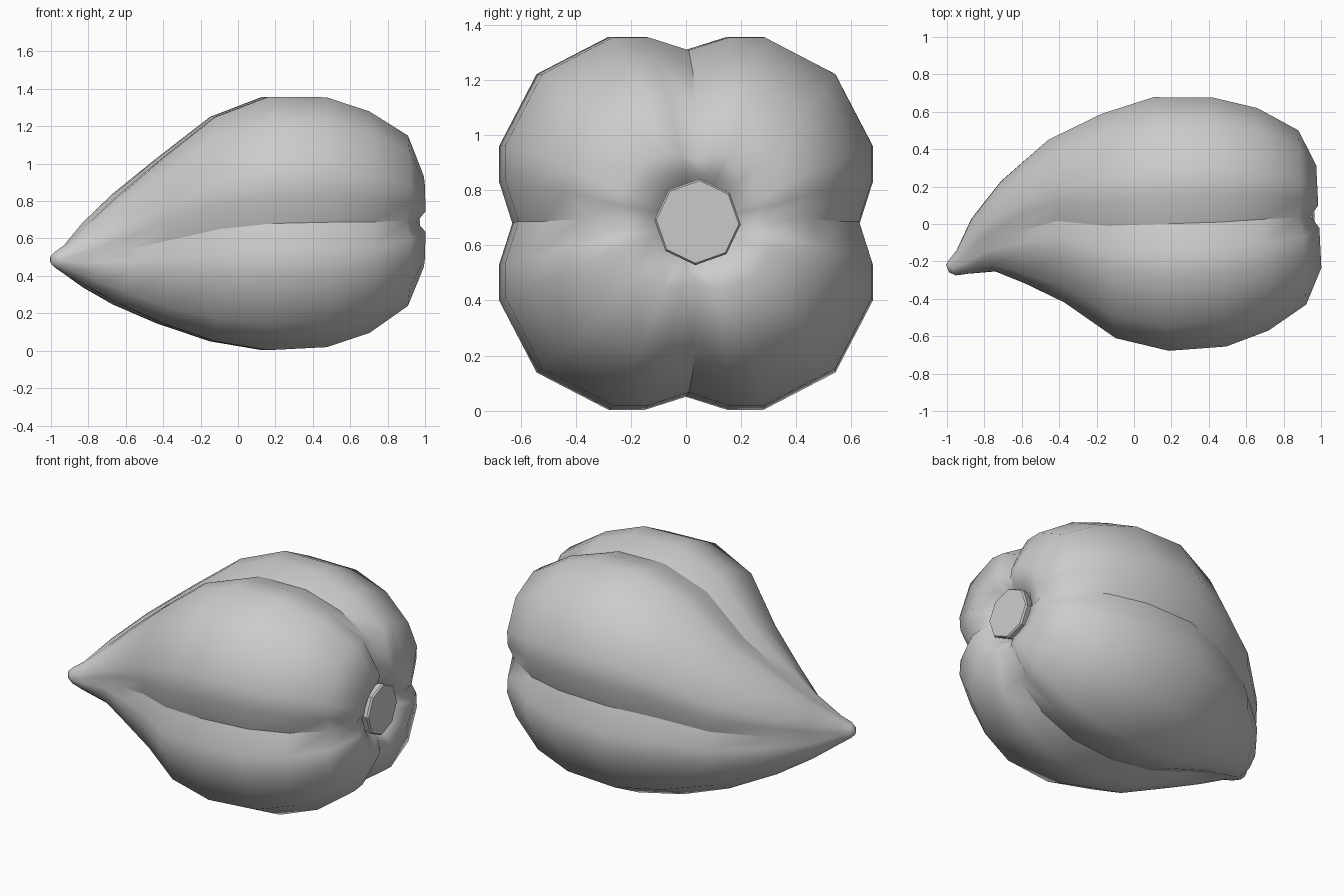
import bpy, bmesh, math

if "Cube" in bpy.data.objects:
    bpy.data.objects.remove(bpy.data.objects["Cube"])

# One quarter of the four-lobed cross-section, starting at a groove (unit size)
LOBE = [(0, .93), (.22, 1), (.415, 1), (.8, .8), (1, .415), (1, .22)]
PROFILE = []
for q in range(4):
    for a, b in LOBE:
        for _ in range(q):
            a, b = b, -a
        PROFILE.append((a, b))
N = len(PROFILE)

# Rings: x, centre y, centre z, half width y, half height z, lobing, tilt, groove pull
RINGS = [
    (-.997, -.238, .487, .020, .022, 0, .4, 0),
    (-.972, -.235, .487, .040, .045, 0, .5, 0),
    (-.920, -.205, .487, .062, .080, .2, .5, 0),
    (-.805, -.112, .512, .143, .178, .6, .45, 0),
    (-.645, -.045, .543, .275, .297, .9, .24, 0),
    (-.415, .015, .588, .435, .443, 1, .10, 0),
    (-.135, -.010, .650, .600, .600, 1, .06, 0),
    (.145, .000, .680, .678, .677, 1, .06, 0),
    (.460, .010, .687, .665, .668, 1, .05, 0),
    (.690, .025, .687, .590, .588, 1.1, .05, 0),
    (.900, .035, .695, .455, .445, 1.3, .045, .02),
    (.988, .040, .690, .270, .240, 1.2, .05, .045),
    (.955, .042, .687, .180, .175, .3, .05, .02),
    (.900, .042, .685, .130, .130, 0, .05, 0),
]


def build(name, bm):
    bmesh.ops.recalc_face_normals(bm, faces=bm.faces)
    mesh = bpy.data.meshes.new(name)
    bm.to_mesh(mesh)
    bm.free()
    obj = bpy.data.objects.new(name, mesh)
    bpy.context.collection.objects.link(obj)
    return obj


# Lobed fruit body, lofted through the rings
bm = bmesh.new()
loops = []
for x, cy, cz, ry, rz, lobing, tilt, pull in RINGS:
    loop = []
    for i, (a, b) in enumerate(PROFILE):
        r = math.hypot(a, b)
        u = a / r + (a - a / r) * lobing
        v = b / r + (b - b / r) * lobing
        # a groove vertex sinks inwards at the stem end
        dx = -pull if i % 6 == 0 else 0
        loop.append(bm.verts.new((x - tilt * u * ry + dx, cy + u * ry, cz + v * rz)))
    loops.append(loop)
for k in range(len(loops) - 1):
    for i in range(N):
        j = (i + 1) % N
        f = bm.faces.new((loops[k][i], loops[k][j], loops[k + 1][j], loops[k + 1][i]))
        f.smooth = True
bm.faces.new(loops[0]).smooth = True
bm.faces.new(loops[-1])
# Creased grooves between the lobes
for k in range(4, 10):
    for i in range(0, N, 6):
        bm.edges.get((loops[k][i], loops[k + 1][i])).smooth = False
build("fruit_body", bm)

# Eight-sided stem scar sunk between the lobes
bm = bmesh.new()
rims = []
for x, r in ((.88, .14), (.955, .157), (.965, .150)):
    rim = []
    for i in range(8):
        t = math.radians(87 - 45 * i)
        y = r * math.cos(t)
        rim.append(bm.verts.new((x - .05 * y, .042 + y, .685 + r * math.sin(t))))
    rims.append(rim)
for lo, hi in zip(rims, rims[1:]):
    for i in range(8):
        j = (i + 1) % 8
        bm.faces.new((lo[i], lo[j], hi[j], hi[i]))
bm.faces.new(rims[0])
bm.faces.new(rims[-1])
build("stem_scar", bm)
